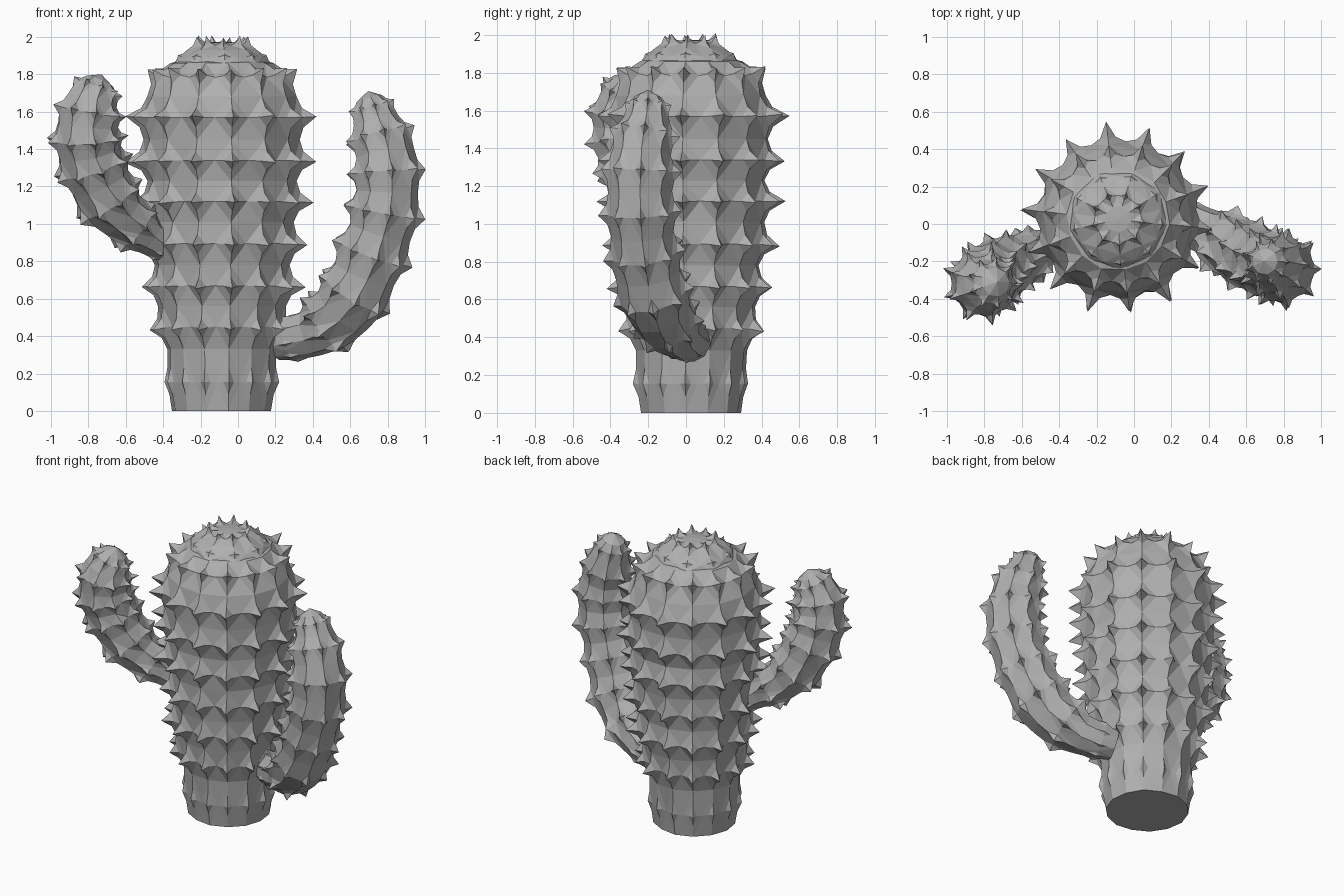
import bpy, bmesh, math, random
from mathutils import Vector

cube = bpy.data.objects.get("Cube")
if cube:
    bpy.data.objects.remove(cube)
random.seed(4)

grey = bpy.data.materials.new("plain grey")
grey.use_nodes = True
grey.diffuse_color = (0.43, 0.43, 0.43, 1)
grey.node_tree.nodes["Principled BSDF"].inputs["Base Color"].default_value = (0.43, 0.43, 0.43, 1)


def sample(keys, t):
    """Smooth curve through (x, y, z, radius) keys."""
    i = min(int(t), len(keys) - 2)
    f = t - i
    a, b, c, d = [Vector(keys[max(0, min(j, len(keys) - 1))]) for j in range(i - 1, i + 3)]
    return b + f * 0.5 * (c - a + f * (2 * a - 5 * b + 4 * c - d + f * (3 * (b - c) + d - a)))


def spiny_tube(name, keys, apex, ribs, rows, spike, ref, phase):
    """Sweep interlocking diamonds along a path and raise a spine on every second one."""
    bm = bmesh.new()
    cols, levels = 2 * ribs, 2 * rows
    span = len(keys) - 1
    nodes = {}

    def node(u, v):
        u %= cols
        if (u, v) not in nodes:
            t = v / levels * span
            here = sample(keys, t)
            ahead = sample(keys, min(t + 0.1, span)).xyz
            behind = sample(keys, max(t - 0.1, 0)).xyz
            axis = (ahead - behind).normalized()
            side = (ref - axis * ref.dot(axis)).normalized()
            angle = math.radians(phase) + math.tau * u / cols
            out = side * math.cos(angle) + axis.cross(side) * math.sin(angle)
            nodes[u, v] = bm.verts.new(here.xyz + out * here.w * random.uniform(0.98, 1.02))
        return nodes[u, v]

    def spine(ring, size):
        """A broad sloping base carrying a short steep pyramid."""
        mid = sum((p.co for p in ring), Vector()) / 4
        normal = (ring[1].co - ring[3].co).cross(ring[2].co - ring[0].co).normalized()
        width = (ring[1].co - ring[3].co).length
        high = min(size, width * 0.6) * random.uniform(0.85, 1.15)
        inner = [bm.verts.new(mid.lerp(p.co, 0.45) + normal * high * 0.26) for p in ring]
        tip = bm.verts.new(mid + normal * high)
        for k in range(4):
            n = (k + 1) % 4
            bm.faces.new((ring[k], ring[n], inner[n], inner[k]))
            bm.faces.new((inner[k], inner[n], tip))

    for v in range(1, levels, 2):
        for u in range(0, cols, 2):
            ring = [node(u, v - 1), node(u + 1, v), node(u, v + 1), node(u - 1, v)]
            spine(ring, spike * (0.3 if v == 1 else 1))
            if v + 2 < levels:
                bm.faces.new((node(u + 1, v), node(u + 2, v + 1),
                              node(u + 1, v + 2), node(u, v + 1)))
    # Open triangles at both ends, flat base and pointed cap
    top = bm.verts.new(apex)
    for u in range(0, cols, 2):
        bm.faces.new((node(u, 0), node(u + 2, 0), node(u + 1, 1)))
        bm.faces.new((node(u + 1, levels - 1), node(u + 2, levels), node(u, levels)))
        bm.faces.new((node(u, levels), node(u + 2, levels), top))
    bm.faces.new([node(u, 0) for u in range(0, cols, 2)])
    bmesh.ops.recalc_face_normals(bm, faces=bm.faces)
    bmesh.ops.triangulate(bm, faces=[f for f in bm.faces if len(f.verts) == 4])
    mesh = bpy.data.meshes.new(name)
    bm.to_mesh(mesh)
    bm.free()
    mesh.materials.append(grey)
    bpy.context.collection.objects.link(bpy.data.objects.new(name, mesh))


# Trunk and its domed crown: (height, radius) profiles, widest near the shoulder
cx, cy = -0.085, 0.025
profile = [(0, 0.265), (0.33, 0.295), (0.56, 0.34), (0.78, 0.365), (1.01, 0.385),
           (1.23, 0.4), (1.45, 0.415), (1.68, 0.395), (1.86, 0.275)]
spiny_tube("trunk", [(cx, cy, z, r) for z, r in profile], (cx, cy, 1.93),
           14, 8, 0.105, Vector((1, 0, 0)), 20)
dome = [(1.85, 0.27), (1.93, 0.19), (1.97, 0.07)]
spiny_tube("crown", [(cx, cy, z, r) for z, r in dome], (cx, cy, 1.975),
           9, 2, 0.06, Vector((1, 0, 0)), 33)

# Left arm: low and long
spiny_tube("left_arm", [
    (0.2, 0.04, 0.37, 0.1), (0.42, -0.06, 0.43, 0.135), (0.6, -0.16, 0.59, 0.175),
    (0.71, -0.215, 0.83, 0.17), (0.785, -0.24, 1.08, 0.17), (0.79, -0.24, 1.32, 0.165),
    (0.74, -0.21, 1.53, 0.13), (0.7, -0.2, 1.67, 0.07)],
    (0.695, -0.2, 1.71), 9, 8, 0.062, Vector((0, -1, 0)), 10)

# Right arm: high and short
spiny_tube("right_arm", [
    (-0.36, -0.08, 0.85, 0.06), (-0.5, -0.14, 0.95, 0.11), (-0.67, -0.22, 1.1, 0.155),
    (-0.775, -0.28, 1.31, 0.17), (-0.805, -0.32, 1.48, 0.17), (-0.785, -0.33, 1.64, 0.145),
    (-0.74, -0.31, 1.76, 0.08)],
    (-0.73, -0.31, 1.8), 9, 7, 0.06, Vector((0, -1, 0)), 10)
